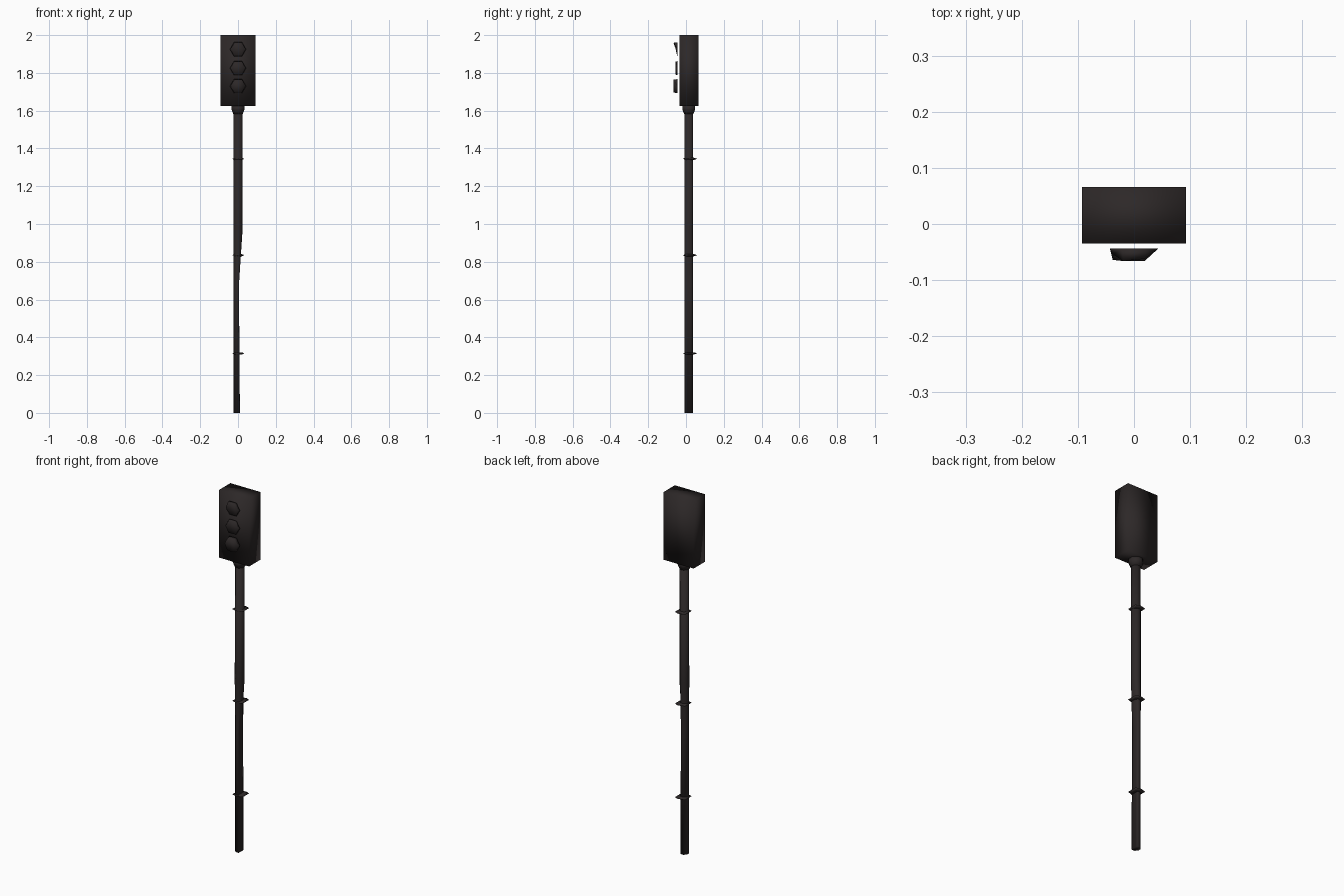
import bpy, bmesh, math

if "Cube" in bpy.data.objects:
    bpy.data.objects.remove(bpy.data.objects["Cube"])

mat = bpy.data.materials.new("dark_brown_iron")
mat.diffuse_color = (0.026, 0.021, 0.021, 1)
mat.use_nodes = True
mat.node_tree.nodes["Principled BSDF"].inputs["Base Color"].default_value = mat.diffuse_color
mat.roughness = 0.8


def loft(name, rings, smooth=True):
    """Skin a list of equal-length point rings and cap both ends."""
    bm = bmesh.new()
    rows = [[bm.verts.new(p) for p in r] for r in rings]
    n = len(rows[0])
    for a, b in zip(rows, rows[1:]):
        for i in range(n):
            j = (i + 1) % n
            bm.faces.new((a[i], a[j], b[j], b[i]))
    bm.faces.new(rows[0][::-1])
    bm.faces.new(rows[-1])
    bmesh.ops.remove_doubles(bm, verts=bm.verts, dist=0.0001)
    bmesh.ops.recalc_face_normals(bm, faces=bm.faces)
    for f in bm.faces:
        f.smooth = smooth
    me = bpy.data.meshes.new(name)
    bm.to_mesh(me)
    bm.free()
    me.materials.append(mat)
    ob = bpy.data.objects.new(name, me)
    bpy.context.collection.objects.link(ob)
    return ob


def circle(r, z, n=8, cy=0.0145, xmax=1.0):
    k = 1 / math.cos(math.pi / n)
    return [(min(r * k * math.cos((i + .5) * math.tau / n), xmax),
             cy + r * k * math.sin((i + .5) * math.tau / n), z) for i in range(n)]


# signal housing
loft("signal_housing", [[(-.093, -.035, z), (.093, -.035, z), (.093, .066, z), (-.093, .066, z)]
                        for z in (1.625, 2.0)])

# pole: worn flat on its right side towards the base
loft("pole", [circle(.0225, 0, xmax=.01), circle(.0225, .68, xmax=.005),
              circle(.0235, .96), circle(.0225, 1.6)])

# collar under the housing
loft("collar", [circle(.025, 1.583), circle(.034, 1.606), circle(.034, 1.626)])

# thin sharp-edged bands around the pole
for k, z in enumerate((.315, .835, 1.345)):
    tips = [(-.03, -.008, z), (0, -.016, z), (.033, -.006, z),
            (.033, .05, z), (.01, .06, z), (-.03, .05, z)]
    inner = lambda h: [(x * .6, .0145 + (y - .0145) * .6, z + h) for x, y, _ in tips]
    loft(f"pole_band_{k + 1}", [inner(-.006), tips, inner(.006)])

# hexagonal lamps: front depth of each corner, starting at right, going round via top
lamps = {"top_lamp": (1.925, (.004, .018, .022, .010, .003, .003)),
         "middle_lamp": (1.825, (.003, .010, .012, .012, .012, .010)),
         "bottom_lamp": (1.730, (.004, .022, .022, .020, .022, .022))}
for name, (zc, depth) in lamps.items():
    hexa = [(.043 * math.cos(i * math.pi / 3), .043 * math.sin(i * math.pi / 3)) for i in range(6)]
    back = [(x, -.044, zc + z) for x, z in hexa]
    front = [(x * .88, -.044 - d, zc + z * .92) for (x, z), d in zip(hexa, depth)]
    loft(name, [back, front])
